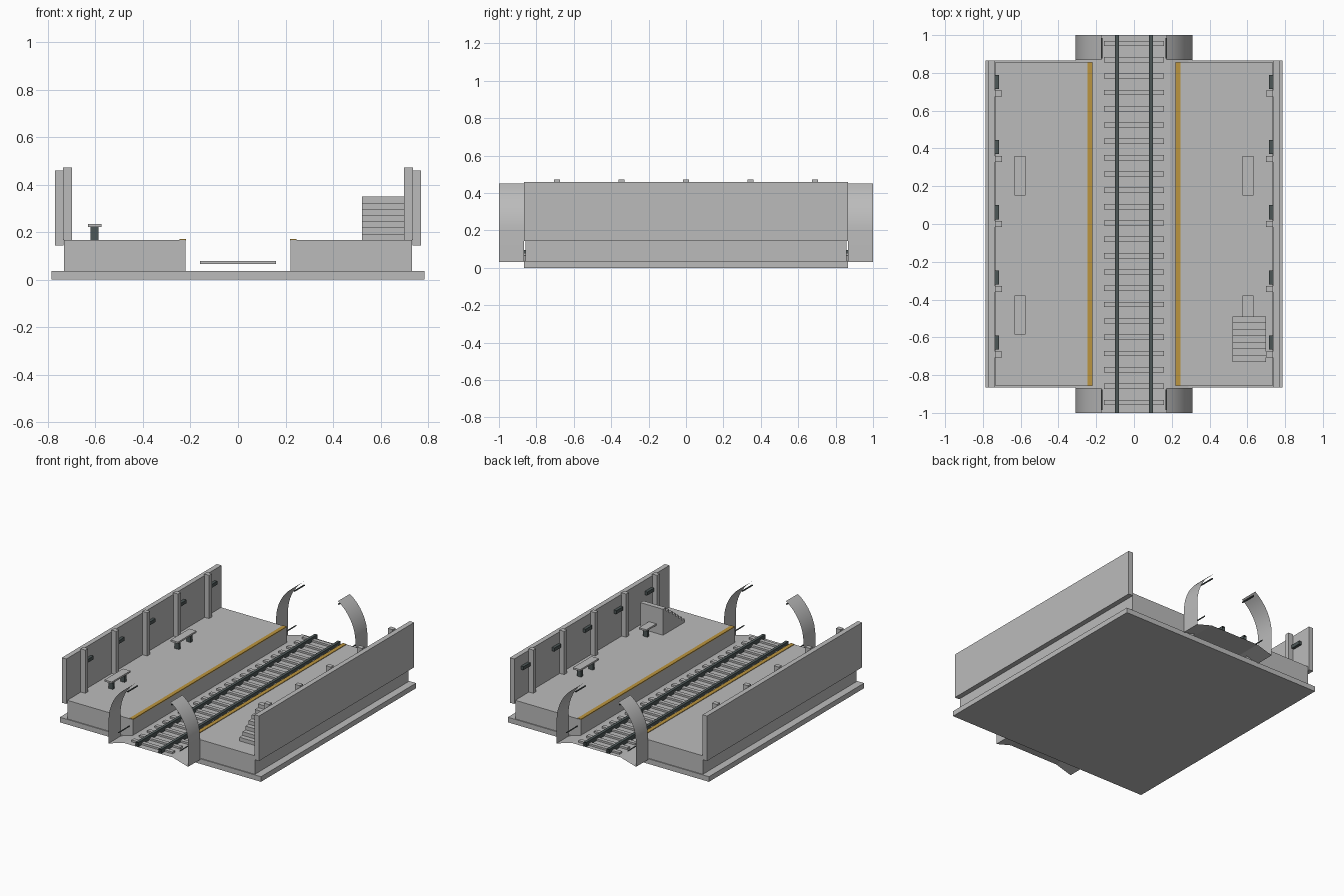
import bpy, bmesh, math

if "Cube" in bpy.data.objects:
    bpy.data.objects.remove(bpy.data.objects["Cube"])


def material(name, rgb):
    m = bpy.data.materials.new(name)
    m.diffuse_color = (*rgb, 1)
    m.use_nodes = True
    m.node_tree.nodes["Principled BSDF"].inputs["Base Color"].default_value = m.diffuse_color
    return m


CONCRETE = material("concrete_grey", (0.5, 0.5, 0.5))
STEEL = material("dark_steel", (0.075, 0.095, 0.095))
YELLOW = material("safety_yellow", (0.5, 0.3, 0.05))


def finish(name, bm, mat):
    me = bpy.data.meshes.new(name)
    bm.to_mesh(me)
    bm.free()
    me.materials.append(mat)
    ob = bpy.data.objects.new(name, me)
    bpy.context.collection.objects.link(ob)
    return ob


def box(name, x, y, z, mat=CONCRETE):
    """Box from (low, high) ranges on each axis."""
    bm = bmesh.new()
    bmesh.ops.create_cube(bm, size=1)
    for v in bm.verts:
        for i, r in enumerate((x, y, z)):
            v.co[i] = sum(r) / 2 + v.co[i] * abs(r[1] - r[0])
    return finish(name, bm, mat)


def strip(name, profile, y0, y1, mat=CONCRETE, closed=False):
    """Open-ended sheet: an x-z profile swept along y."""
    bm = bmesh.new()
    rows = [[bm.verts.new((x, y, z)) for x, z in profile] for y in (y0, y1)]
    n = len(profile)
    for i in range(n if closed else n - 1):
        j = (i + 1) % n
        bm.faces.new((rows[0][i], rows[0][j], rows[1][j], rows[1][i]))
    bmesh.ops.recalc_face_normals(bm, faces=bm.faces)
    return finish(name, bm, mat)


def tube(name, x, z, r, y0, y1):
    ring = [(x + r * math.cos(a * math.pi / 4), z + r * math.sin(a * math.pi / 4))
            for a in range(8)]
    return strip(name, ring, y0, y1, STEEL, closed=True)


# Base slab and track bed
box("base_slab", (-0.785, 0.785), (-0.865, 0.865), (0, 0.036))
strip("ballast_bed", [(0.31, 0.03), (0.19, 0.065), (-0.19, 0.065), (-0.31, 0.03)], -1, 1)

# Sleepers
for i in range(23):
    y = -0.945 + i * 0.0864
    box("sleeper", (-0.16, 0.16), (y - 0.014, y + 0.014), (0.066, 0.079))

for s in (-1, 1):
    # Rail with open ends
    strip("rail", [(s * 0.09 + a, z) for a, z in
                   ((-0.01, 0.066), (0.01, 0.066), (0.01, 0.096), (-0.01, 0.096))],
          -1, 1, STEEL, closed=True)

    # Platform, edge stripe and back wall
    box("platform", (s * 0.22, s * 0.732), (-0.858, 0.858), (0.036, 0.167))
    box("edge_stripe", (s * 0.219, s * 0.247), (-0.856, 0.856), (0.164, 0.171), YELLOW)
    box("back_wall", (s * 0.735, s * 0.77), (-0.865, 0.865), (0.143, 0.46))

    # Wall columns, each with a lamp beside it
    for i in range(-2, 3):
        y = i * 0.345
        box("wall_column", (s * 0.698, s * 0.736), (y - 0.016, y + 0.016), (0.167, 0.472))
        box("wall_lamp", (s * 0.715, s * 0.735), (y + 0.025, y + 0.1), (0.358, 0.382), STEEL)

    # Benches
    for y in (-0.482, 0.255):
        box("bench_seat", (s * 0.575, s * 0.632), (y - 0.104, y + 0.104), (0.222, 0.234))
        for d in (-0.065, 0.065):
            box("bench_leg", (s * 0.587, s * 0.62), (y + d - 0.01, y + d + 0.01),
                (0.167, 0.222), STEEL)

    # Tunnel arch stubs at both ends, with a cable and a light strip
    arch = [(s * 0.31, 0.03)]
    for k in range(9):
        a = math.radians(56) * k / 8
        arch.append((s * 0.31 * math.cos(a), 0.193 + 0.31 * math.sin(a)))
    for e in (-1, 1):
        ob = strip("tunnel_arch", arch, e * 0.867, e * 1.0)
        for p in ob.data.polygons:
            p.use_smooth = True
        tube("tunnel_cable", s * 0.24, 0.12, 0.004, e * 0.87, e * 0.99)
        tube("tunnel_light", s * 0.172, 0.425, 0.005, e * 0.875, e * 0.985)

# Staircase: stepped side profile extruded across x
bm = bmesh.new()
steps, y0, y1, z0, z1 = 7, -0.73, -0.49, 0.167, 0.35
side = [(y1, z0), (y0, z0)]
for i in range(steps):
    z = z0 + (z1 - z0) * (i + 1) / steps
    side += [(y0 + (y1 - y0) * i / steps, z), (y0 + (y1 - y0) * (i + 1) / steps, z)]
face = bm.faces.new([bm.verts.new((0.522, y, z)) for y, z in side])
new = bmesh.ops.extrude_face_region(bm, geom=[face])["geom"]
bmesh.ops.translate(bm, vec=(0.178, 0, 0),
                    verts=[g for g in new if isinstance(g, bmesh.types.BMVert)])
bmesh.ops.recalc_face_normals(bm, faces=bm.faces)
finish("staircase", bm, CONCRETE)
